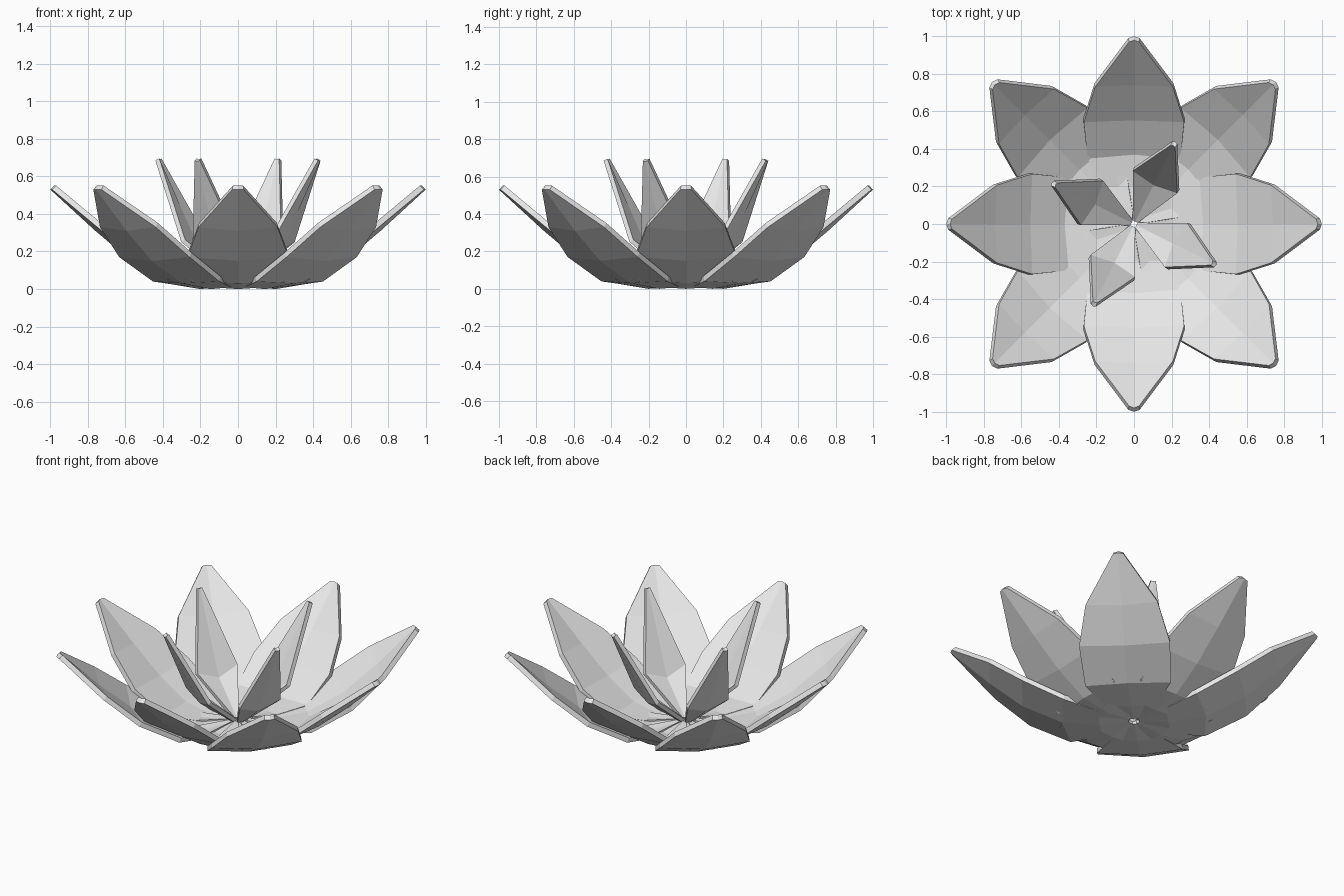
import bpy
import math
from mathutils import Matrix

cube = bpy.data.objects.get("Cube")
if cube:
    bpy.data.objects.remove(cube, do_unlink=True)

mat = bpy.data.materials.new("petal_grey")
mat.use_nodes = True
grey = (0.8, 0.8, 0.8, 1)
mat.diffuse_color = grey
mat.node_tree.nodes["Principled BSDF"].inputs["Base Color"].default_value = grey


def petal(name, stations, angle, thickness):
    """Creased leaf; stations give (centre reach, edge reach, half width, centre z, edge z)."""
    verts, faces = [], []
    for cu, eu, w, cz, ez in stations:
        verts += [(eu, -w, ez), (cu, 0, cz), (eu, w, ez)]
    for row in range(len(stations) - 1):
        for col in range(2):
            a = row * 3 + col
            faces.append((a, a + 3, a + 4, a + 1))
    mesh = bpy.data.meshes.new(name)
    mesh.from_pydata(verts, [], faces)
    mesh.transform(Matrix.Rotation(math.radians(angle), 4, "Z"))
    mesh.materials.append(mat)
    obj = bpy.data.objects.new(name, mesh)
    bpy.context.collection.objects.link(obj)
    solid = obj.modifiers.new("thickness", "SOLIDIFY")
    solid.thickness = thickness
    solid.offset = 1
    return obj


# Outer ring: straight and diagonal petals alternate
straight = [(0.03, 0.03, 0.03, 0.015, 0.02), (0.2, 0.2, 0.15, 0.0, 0.01),
            (0.38, 0.36, 0.25, 0.03, 0.04), (0.57, 0.56, 0.27, 0.15, 0.17),
            (0.76, 0.75, 0.21, 0.31, 0.33), (1.0, 0.99, 0.03, 0.53, 0.53)]
diagonal = [(0.03, 0.03, 0.03, 0.015, 0.02), (0.2, 0.2, 0.15, 0.0, 0.01),
            (0.42, 0.39, 0.25, 0.03, 0.04), (0.65, 0.63, 0.265, 0.15, 0.17),
            (0.84, 0.83, 0.21, 0.31, 0.33), (1.07, 1.06, 0.03, 0.53, 0.53)]
for i in range(4):
    petal(f"outer_petal_straight_{i + 1}", straight, i * 90, 0.03)
    petal(f"outer_petal_diagonal_{i + 1}", diagonal, i * 90 + 45, 0.03)

# Inner ring: four steep, narrow petals turned off the axes
inner = [(0.03, 0.03, 0.02, 0.03, 0.035), (0.25, 0.27, 0.135, 0.2, 0.25),
         (0.49, 0.485, 0.015, 0.68, 0.685)]
for i in range(4):
    petal(f"inner_petal_{i + 1}", inner, i * 90 + 63.4, 0.025)
